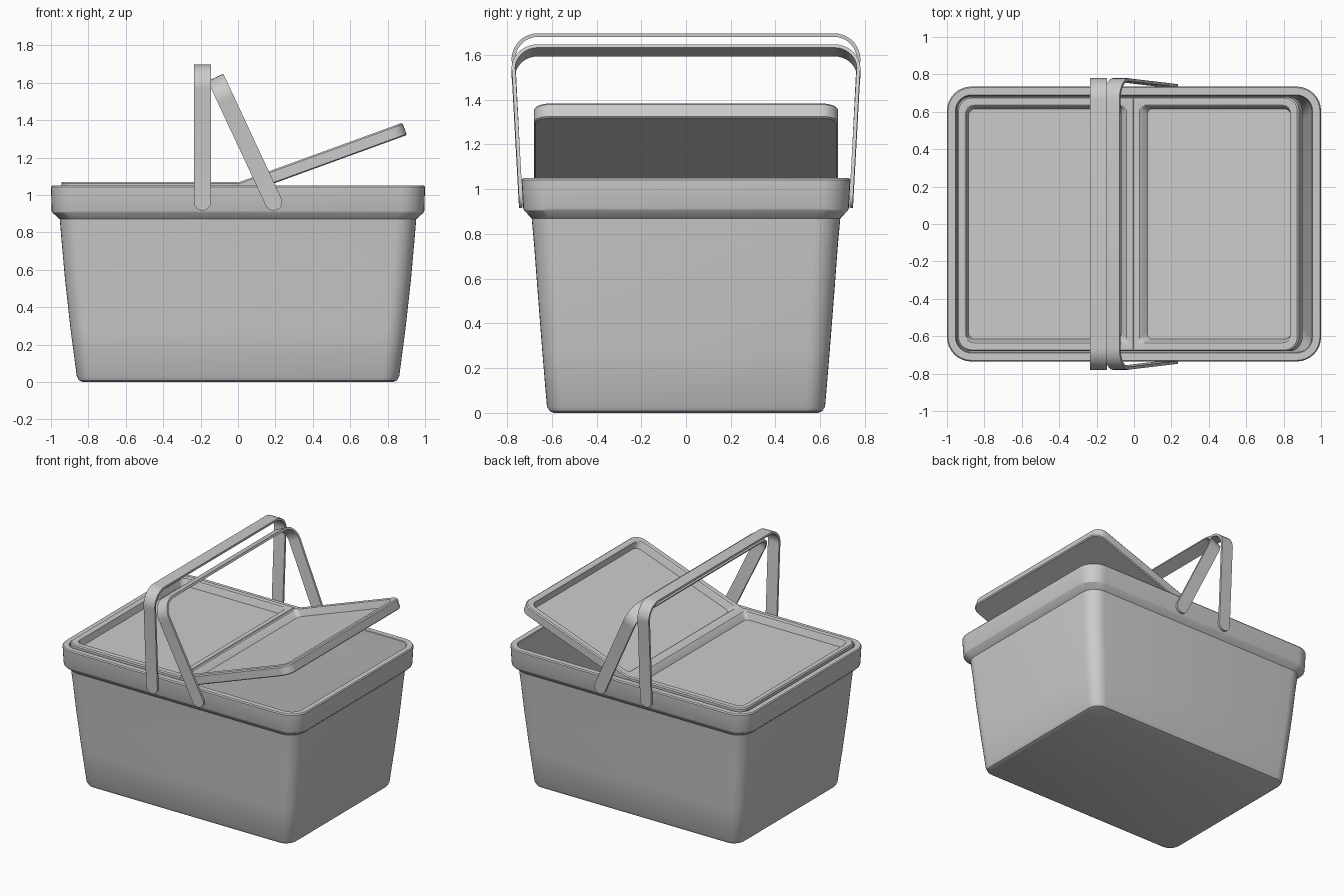
import bpy, bmesh, math
from mathutils import Matrix

if "Cube" in bpy.data.objects:
    bpy.data.objects.remove(bpy.data.objects["Cube"])


def outline(x0, x1, hy, r0, r1, n=8):
    """Rounded rectangle; r0 rounds the x0 corners, r1 the x1 corners."""
    pts = []
    for cx, cy, r, start in ((x1 - r1, hy - r1, r1, 0), (x0 + r0, hy - r0, r0, 90),
                             (x0 + r0, -hy + r0, r0, 180), (x1 - r1, -hy + r1, r1, 270)):
        for i in range(n + 1):
            a = math.radians(start + 90 * i / n)
            pts.append((cx + r * math.cos(a), cy + r * math.sin(a)))
    return pts


def finish(name, bm, matrix=None):
    if matrix:
        bm.transform(matrix)
    bmesh.ops.recalc_face_normals(bm, faces=bm.faces)
    mesh = bpy.data.meshes.new(name)
    bm.to_mesh(mesh)
    bm.free()
    ob = bpy.data.objects.new(name, mesh)
    bpy.context.collection.objects.link(ob)
    bpy.ops.object.select_all(action='DESELECT')
    ob.select_set(True)
    bpy.context.view_layer.objects.active = ob
    bpy.ops.object.shade_smooth_by_angle(angle=math.radians(30))
    return ob


def loft(name, rings, matrix=None):
    """Skin rings of (x0, x1, half_y, r0, r1, z) and cap both ends."""
    bm = bmesh.new()
    loops = [[bm.verts.new((x, y, r[5])) for x, y in outline(*r[:5])] for r in rings]
    for a, b in zip(loops, loops[1:]):
        for i in range(len(a)):
            j = (i + 1) % len(a)
            bm.faces.new((a[i], a[j], b[j], b[i]))
    bm.faces.new(loops[0])
    bm.faces.new(loops[-1])
    return finish(name, bm, matrix)


# Tub: outer wall, flared rim, then hollow inside (half_x, half_y, radius, z)
tub = [(.83, .59, .06, 0), (.85, .61, .08, .008), (.862, .622, .09, .03),
       (.895, .643, .10, .28), (.925, .664, .105, .55), (.943, .679, .11, .75),
       (.953, .69, .11, .87), (.992, .724, .125, .905), (.996, .728, .13, .915),
       (1.0, .735, .13, 1.042), (.994, .729, .125, 1.05),
       (.955, .69, .085, 1.05), (.951, .686, .08, 1.046), (.947, .682, .08, .99),
       (.93, .667, .09, .87), (.90, .642, .09, .55), (.835, .595, .07, .04)]
loft("basket_tub", [(-hx, hx, hy, r, r, z) for hx, hy, r, z in tub])

# Lids: framed half panels with a sunken centre, hinged on the middle line
lid = [(.003, .938, .673, .004, .07, 0), (.0, .945, .68, .004, .075, .006),
       (.0, .945, .68, .004, .075, .062), (.006, .938, .673, .004, .07, .07),
       (.04, .905, .635, .03, .05, .07), (.045, .899, .63, .03, .045, .066),
       (.068, .886, .616, .03, .04, .022)]
loft("closed_lid", lid, Matrix.Translation((0, 0, 1.0)) @ Matrix.Scale(-1, 4, (1, 0, 0)))
loft("open_lid", lid, Matrix.Translation((.015, 0, .997)) @ Matrix.Rotation(math.radians(-20), 4, 'Y'))


def handle(name, x, lean):
    """Flat strap bent over the basket, with round ends, leaning about its pivots."""
    w, top, r = .046, .73, .11
    side = []
    for i in range(9):  # rounded lower end
        t = 1 - math.cos(math.pi / 2 * i / 8)
        a = math.pi / 2 * i / 8
        side.append((.738 + .002 * t, -w + w * t, max(w * math.sin(a), .003)))
    side.append((.770, .60, w))
    for i in range(10):  # upper bend
        a = math.pi / 2 * i / 9
        side.append((.772 - r + r * math.cos(a), top - .004 - r + r * math.sin(a), w))
    path = side + [(-y, z, h) for y, z, h in reversed(side)]
    bm = bmesh.new()
    rows = [(bm.verts.new((-h, y, z)), bm.verts.new((h, y, z))) for y, z, h in path]
    for a, b in zip(rows, rows[1:]):
        bm.faces.new((a[0], a[1], b[1], b[0]))
    ob = finish(name, bm, Matrix.Translation((x, 0, .963)) @ Matrix.Rotation(math.radians(lean), 4, 'Y'))
    mod = ob.modifiers.new("thickness", 'SOLIDIFY')
    mod.thickness = .016
    mod.offset = 0
    mod.use_even_offset = True
    # keep the strap edges crisp after thickening
    bpy.ops.object.modifier_apply(modifier=mod.name)
    bpy.ops.object.shade_smooth_by_angle(angle=math.radians(30))


# Carrying handles: one upright, one leaning towards it
handle("upright_handle", -.19, 0)
handle("leaning_handle", .19, -25)
